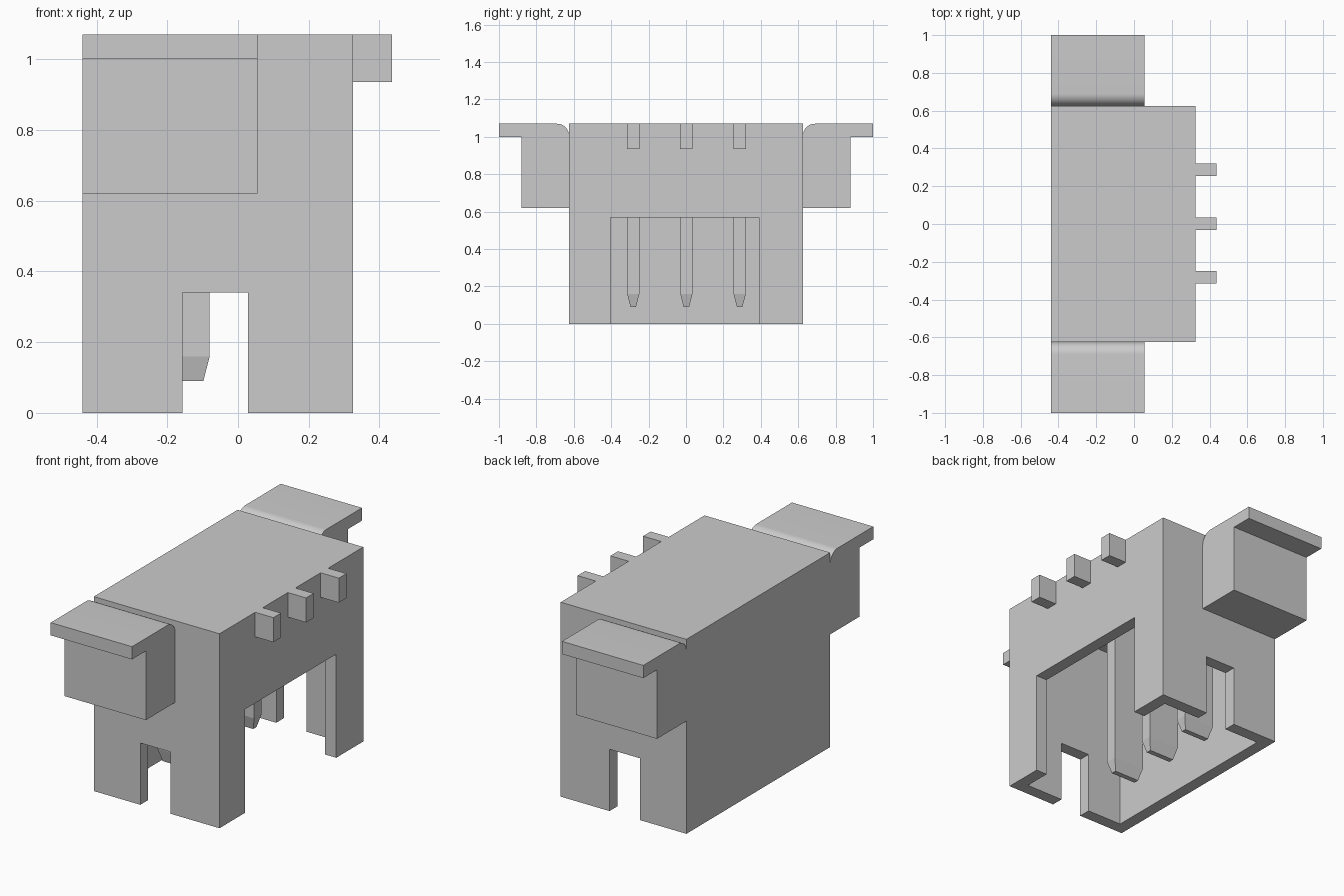
import bpy, bmesh
from math import sin, cos, pi, radians

cube = bpy.data.objects.get("Cube")
if cube:
    bpy.data.objects.remove(cube, do_unlink=True)

grey = bpy.data.materials.new("plain grey")
grey.use_nodes = True
colour = (0.6, 0.6, 0.6, 1)
grey.diffuse_color = colour
grey.node_tree.nodes["Principled BSDF"].inputs["Base Color"].default_value = colour


def finish(name, bm):
    bmesh.ops.recalc_face_normals(bm, faces=bm.faces)
    mesh = bpy.data.meshes.new(name)
    bm.to_mesh(mesh)
    bm.free()
    mesh.materials.append(grey)
    ob = bpy.data.objects.new(name, mesh)
    bpy.context.collection.objects.link(ob)
    return ob


def box(name, x, y, z):
    bm = bmesh.new()
    bmesh.ops.create_cube(bm, size=1)
    for v in bm.verts:
        v.co = [lo + (c + 0.5) * (hi - lo) for c, (lo, hi) in zip(v.co, (x, y, z))]
    return finish(name, bm)


def select_only(ob):
    bpy.ops.object.select_all(action='DESELECT')
    ob.select_set(True)
    bpy.context.view_layer.objects.active = ob


LEFT, RIGHT, HALF, TOP, WALL = -0.44, 0.325, 0.625, 1.07, 0.068

# Hollow housing, open underneath, with end slots and a side window
housing = box("housing", (LEFT, RIGHT), (-HALF, HALF), (0, TOP))
cutters = [
    box("cavity_cutter", (LEFT + WALL, RIGHT - WALL), (WALL - HALF, HALF - WALL), (-0.1, TOP - WALL)),
    box("slot_cutter", (-0.157, 0.028), (-0.8, 0.8), (-0.2, 0.34)),
    box("window_cutter", (0.1, 0.5), (-0.405, 0.39), (-0.3, 0.57)),
]
select_only(housing)
for cutter in cutters:
    cutter.hide_render = True
    mod = housing.modifiers.new("cut", 'BOOLEAN')
    mod.operation = 'DIFFERENCE'
    mod.solver = 'EXACT'
    mod.object = cutter
    bpy.ops.object.modifier_apply(modifier=mod.name)
for cutter in cutters:
    bpy.data.objects.remove(cutter, do_unlink=True)


# Mounting ears: an extruded side profile with a rounded inner top edge
def ear(name, side):
    r = 0.065
    profile = [(HALF, 0.62), (0.88, 0.62), (0.88, 1.0), (1.0, 1.0), (1.0, TOP)]
    for i in range(13):
        a = pi / 2 + i * pi / 24
        profile.append((HALF + r + r * cos(a), TOP - r + r * sin(a)))
    bm = bmesh.new()
    face = bm.faces.new([bm.verts.new((LEFT, side * y, z)) for y, z in profile])
    ext = bmesh.ops.extrude_face_region(bm, geom=[face])
    moved = [g for g in ext["geom"] if isinstance(g, bmesh.types.BMVert)]
    bmesh.ops.translate(bm, verts=moved, vec=(0.055 - LEFT, 0, 0))
    ob = finish(name, bm)
    select_only(ob)
    bpy.ops.object.shade_smooth_by_angle(angle=radians(30))


ear("front_ear", -1)
ear("back_ear", 1)


# Contact blades with tapered tips, hanging from the ceiling
def blade(name, y):
    x0, x1, w = -0.27, -0.08, 0.0325
    bm = bmesh.new()
    rings = []
    for z, inset in ((0.09, 0.018), (0.16, 0), (TOP - WALL + 0.01, 0)):
        a, b, h = x0 + inset, x1 - inset, w - inset
        corners = ((a, y - h), (b, y - h), (b, y + h), (a, y + h))
        rings.append([bm.verts.new((px, py, z)) for px, py in corners])
    for low, high in zip(rings, rings[1:]):
        for i in range(4):
            j = (i + 1) % 4
            bm.faces.new((low[i], low[j], high[j], high[i]))
    bm.faces.new(rings[0])
    bm.faces.new(rings[-1])
    finish(name, bm)


# Each blade has a matching peg on the outside of the housing
for label, y in (("front", -0.282), ("middle", 0.002), ("back", 0.287)):
    blade(label + "_blade", y)
    box(label + "_peg", (RIGHT, 0.436), (y - 0.033, y + 0.033), (0.935, TOP))
